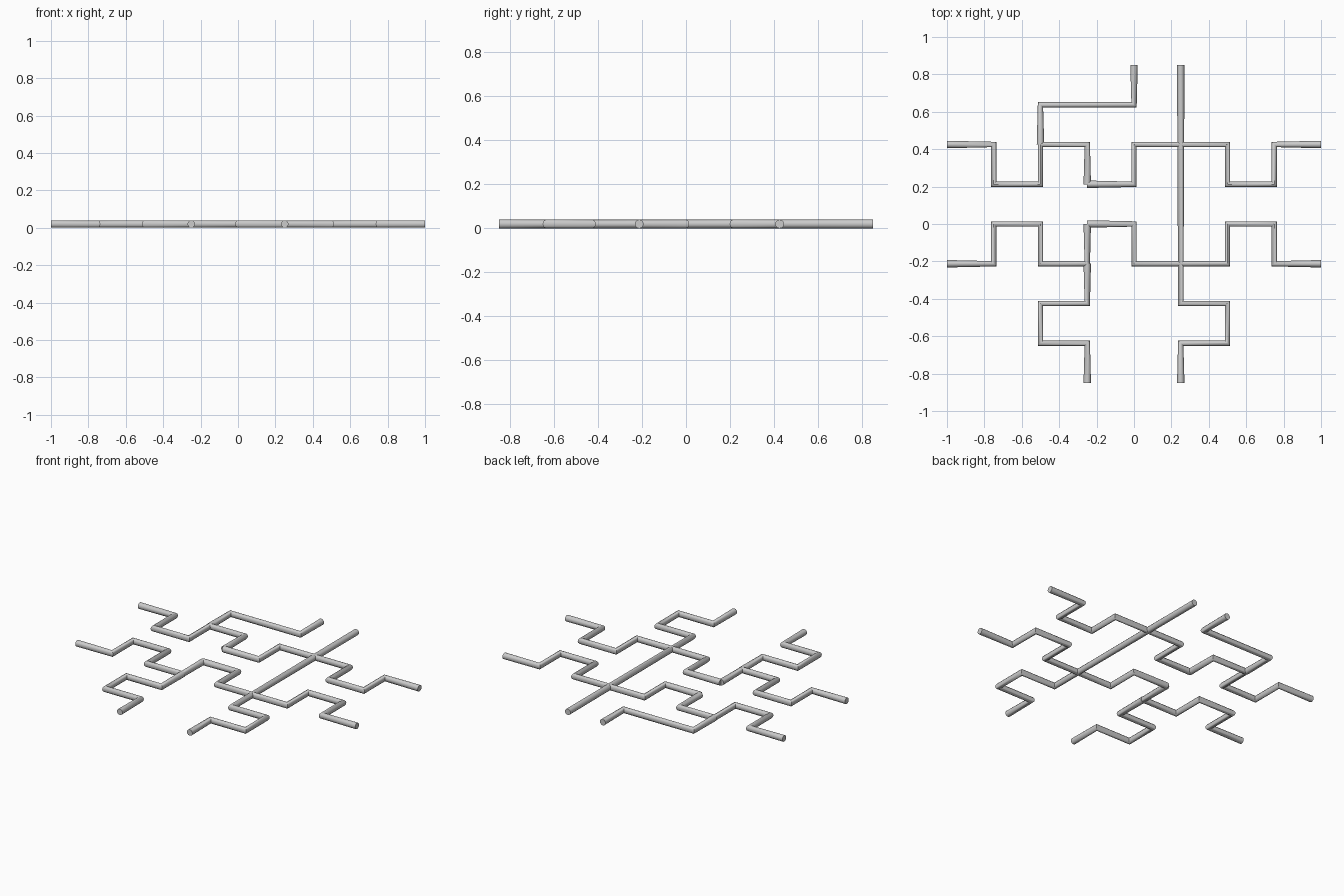
import bpy

if "Cube" in bpy.data.objects:
    bpy.data.objects.remove(bpy.data.objects["Cube"])

R = 0.02            # pipe radius
DX, DY = 0.25, 0.2125   # layout grid spacing


def pipe(name, pts):
    """Round pipe swept along a list of grid points, with capped ends."""
    cu = bpy.data.curves.new(name, 'CURVE')
    cu.dimensions = '3D'
    cu.bevel_depth = R
    cu.bevel_resolution = 4
    cu.use_fill_caps = True
    sp = cu.splines.new('POLY')
    sp.points.add(len(pts) - 1)
    for p, (i, j) in zip(sp.points, pts):
        p.co = (i * DX, j * DY, R, 1)
    ob = bpy.data.objects.new(name, cu)
    bpy.context.collection.objects.link(ob)
    bpy.ops.object.select_all(action='DESELECT')
    ob.select_set(True)
    bpy.context.view_layer.objects.active = ob
    bpy.ops.object.convert(target='MESH')
    bpy.ops.object.shade_smooth_by_angle(angle=0.7)


# Upper row: left and right halves
pipe("upper_left_pipe", [(-4, 2), (-3, 2), (-3, 1), (-2, 1), (-2, 2), (-1, 2), (-1, 1)])
pipe("upper_right_pipe", [(-1, 1), (0, 1), (0, 2), (2, 2), (2, 1), (3, 1), (3, 2), (4, 2)])

# Lower row: left and right halves
pipe("lower_left_pipe", [(-4, -1), (-3, -1), (-3, 0), (-2, 0), (-2, -1), (-1, -1), (-1, 0)])
pipe("lower_right_pipe", [(-1, 0), (0, 0), (0, -1), (2, -1), (2, 0), (3, 0), (3, -1), (4, -1)])

# Branches leaving the rows at the back and front
pipe("back_branch_pipe", [(-2, 2), (-2, 3), (0, 3), (0, 4)])
pipe("front_branch_pipe", [(-1, -1), (-1, -2), (-2, -2), (-2, -3), (-1, -3), (-1, -4)])

# Long crossing pipe
pipe("crossing_pipe", [(1, 4), (1, -2), (2, -2), (2, -3), (1, -3), (1, -4)])
